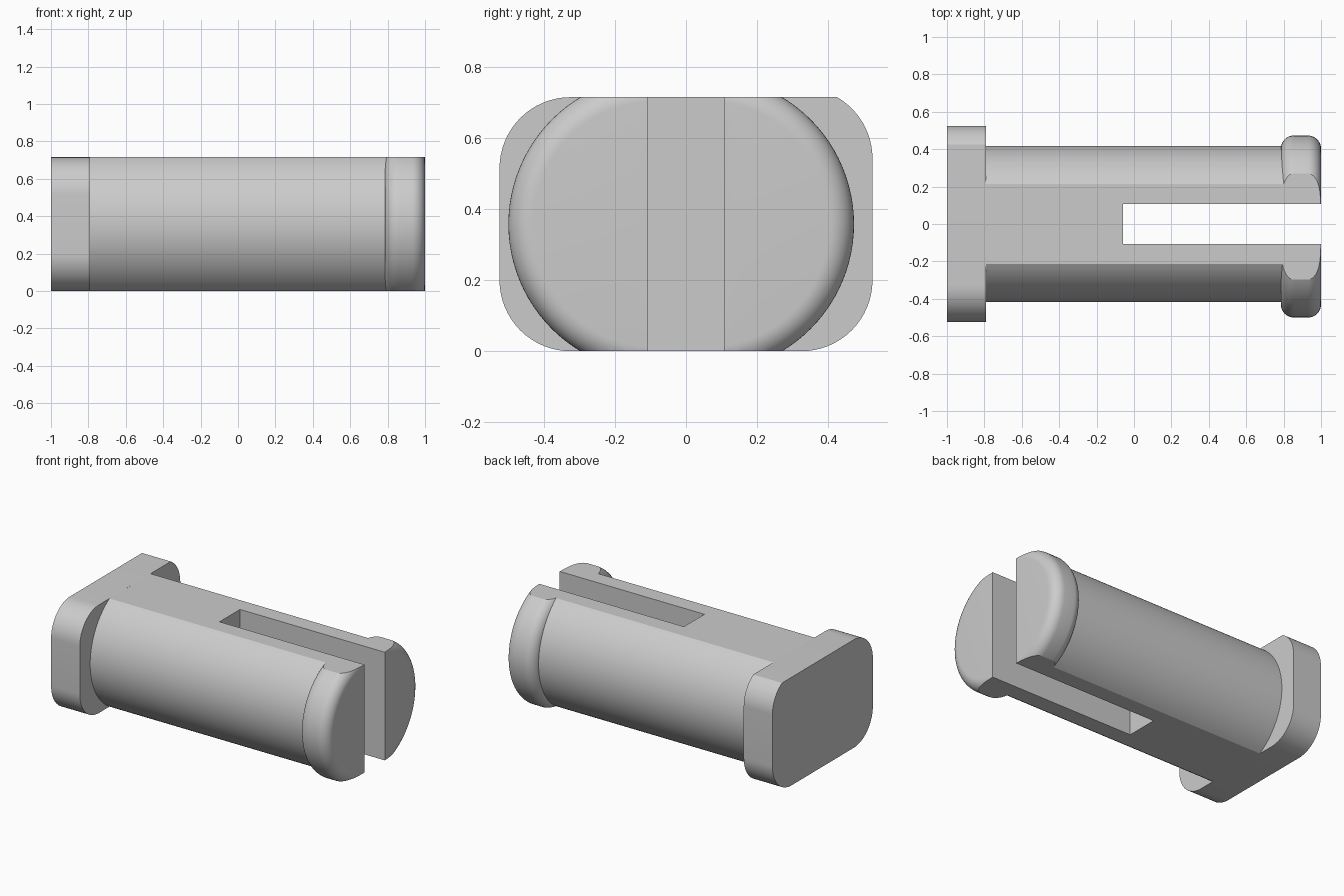
import bpy, bmesh, math
from mathutils import Vector

if "Cube" in bpy.data.objects:
    bpy.data.objects.remove(bpy.data.objects["Cube"])

H = 0.715          # overall height
MID = H / 2        # height of the long axis
SLOT = 0.107       # half width of the slot
R = 0.417          # shaft radius

grey = bpy.data.materials.new("light_grey")
grey.diffuse_color = (0.6, 0.6, 0.6, 1)
grey.use_nodes = True
grey.node_tree.nodes["Principled BSDF"].inputs["Base Color"].default_value = grey.diffuse_color


def finish(name, bm):
    bmesh.ops.recalc_face_normals(bm, faces=bm.faces)
    mesh = bpy.data.meshes.new(name)
    bm.to_mesh(mesh)
    bm.free()
    obj = bpy.data.objects.new(name, mesh)
    bpy.context.collection.objects.link(obj)
    mesh.materials.append(grey)
    return obj


def smooth(obj):
    bpy.ops.object.select_all(action='DESELECT')
    obj.select_set(True)
    bpy.context.view_layer.objects.active = obj
    bpy.ops.object.shade_smooth_by_angle(angle=math.radians(30))


def arc(cy, cz, r, a0, a1, n):
    return [(cy + r * math.cos(math.radians(a0 + (a1 - a0) * i / n)),
             cz + r * math.sin(math.radians(a0 + (a1 - a0) * i / n)))
            for i in range(n + 1)]


def extrude(name, profile, x0, x1):
    """Extrude a (y, z) outline along x."""
    bm = bmesh.new()
    face = bm.faces.new([bm.verts.new((x0, y, z)) for y, z in profile])
    res = bmesh.ops.extrude_face_region(bm, geom=[face])
    bmesh.ops.translate(bm, vec=(x1 - x0, 0, 0),
                        verts=[v for v in res["geom"] if isinstance(v, bmesh.types.BMVert)])
    return finish(name, bm)


def trim(bm, co, no):
    """Cut away everything on the normal side and close the cut."""
    res = bmesh.ops.bisect_plane(bm, geom=bm.verts[:] + bm.edges[:] + bm.faces[:],
                                 dist=1e-6, plane_co=co, plane_no=no, clear_outer=True)
    edges = [e for e in res["geom_cut"] if isinstance(e, bmesh.types.BMEdge)]
    bmesh.ops.holes_fill(bm, edges=edges, sides=0)


# End plate: rounded corners, the top back corner is truncated by the flat top
C = 0.2
plate = (arc(0.325, C, C, -90, 0, 16) + arc(0.325, 0.542, C, 0, 60, 12)
         + arc(-0.325, H - C, C, 90, 180, 16) + arc(-0.325, C, C, 180, 270, 16))
smooth(extrude("end_plate", plate, -1.0, -0.79))

# Shaft: round sides with flat top and bottom
A = math.degrees(math.asin(MID / R))
shaft = extrude("shaft", arc(0, MID, R, -A, A, 40) + arc(0, MID, R, 180 - A, 180 + A, 40),
                -0.79, 0.87)

# Slot through the shaft
cutter = extrude("slot_cutter", [(-SLOT, -0.2), (SLOT, -0.2), (SLOT, 1), (-SLOT, 1)], -0.06, 1.2)
cutter.hide_render = True
cutter.hide_viewport = False
mod = shaft.modifiers.new("slot", 'BOOLEAN')
mod.operation = 'DIFFERENCE'
mod.solver = 'EXACT'
mod.object = cutter
smooth(shaft)
bpy.ops.object.modifier_apply(modifier="slot")
bpy.data.objects.remove(cutter)
smooth(shaft)

# Snap heads: filleted discs, trimmed by the slot and the flat top and bottom
F = 0.07
rim = arc(0.785 + F, R - F, F, 180, 90, 10) + arc(1 - F, R - F, F, 90, 0, 10)
outline = [(0.785, 0)] + rim + [(1.0, 0)]
for name, side, cy in (("back_snap_head", 1, 0.056), ("front_snap_head", -1, -0.083)):
    bm = bmesh.new()
    vs = [bm.verts.new((x, cy, MID + r)) for x, r in outline]
    es = [bm.edges.new(p) for p in zip(vs, vs[1:])]
    bmesh.ops.spin(bm, geom=vs + es, cent=(0, cy, MID), axis=(1, 0, 0),
                   angle=math.tau, steps=96)
    bmesh.ops.remove_doubles(bm, verts=bm.verts, dist=1e-4)
    trim(bm, Vector((0, SLOT * side, 0)), Vector((0, -side, 0)))
    trim(bm, Vector((0, 0, H)), Vector((0, 0, 1)))
    trim(bm, Vector((0, 0, 0)), Vector((0, 0, -1)))
    smooth(finish(name, bm))
